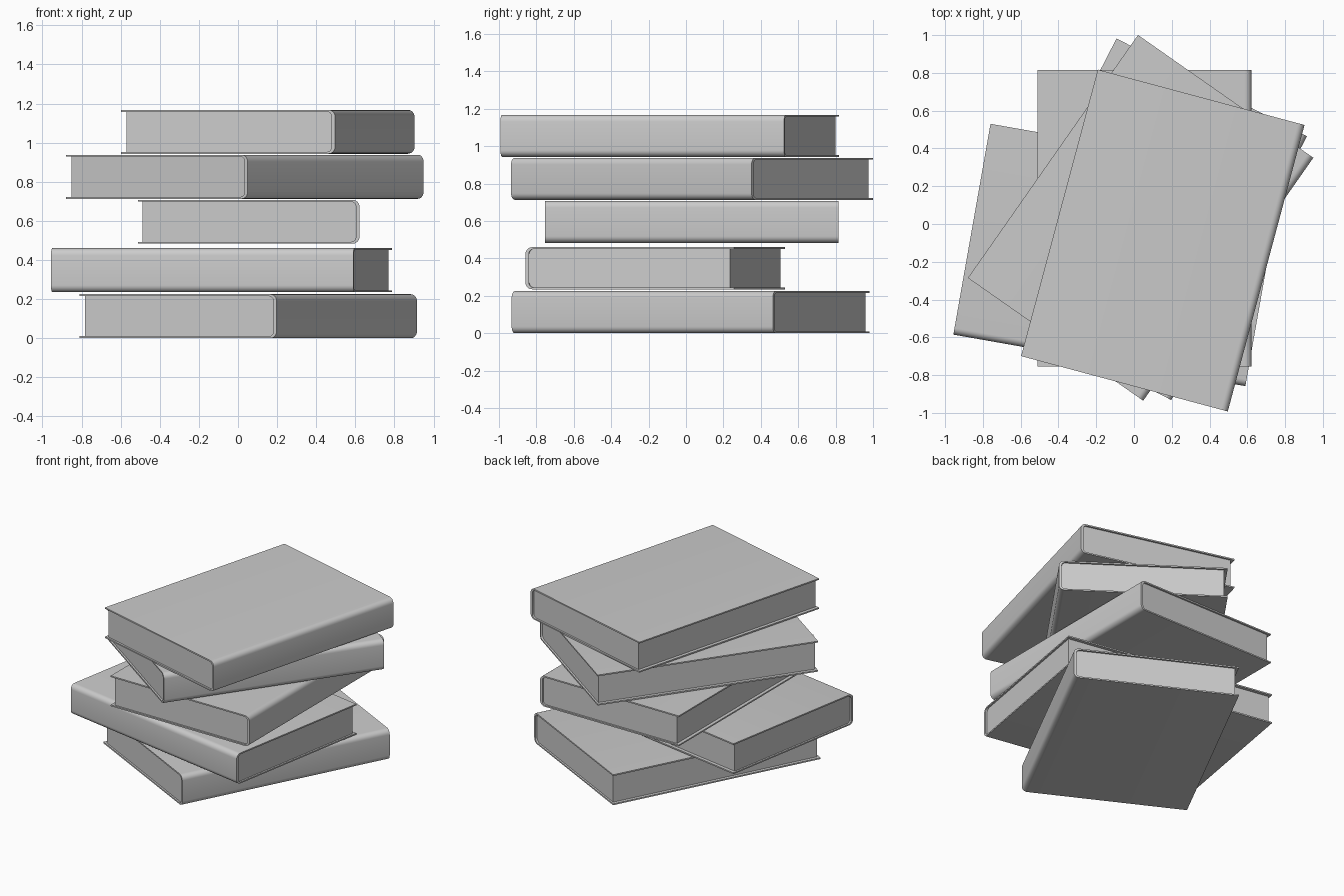
import bpy, bmesh, math
from math import radians, sin, cos, pi

cube = bpy.data.objects.get("Cube")
if cube:
    bpy.data.objects.remove(cube, do_unlink=True)

WIDTH, DEPTH, HEIGHT = 1.133, 1.57, 0.225
BOARD, SPINE = 0.01, 0.018          # cover thicknesses
FORE_INSET, END_INSET = 0.024, 0.013
ROUND = 0.036

grey = bpy.data.materials.new("matte grey")
grey.use_nodes = True
grey.diffuse_color = (0.6, 0.6, 0.6, 1)
grey.node_tree.nodes["Principled BSDF"].inputs["Base Color"].default_value = (0.6, 0.6, 0.6, 1)


def spine_profile(x_open, x_spine, half, r, steps=6):
    """Outline from the lower open edge, around the rounded spine, to the upper open edge."""
    pts = [(x_open, -half)]
    for side in (-1, 1):
        for i in range(steps + 1):
            a = pi / 2 * i / steps
            if side < 0:
                a -= pi / 2
            pts.append((x_spine - r + r * cos(a), side * (half - r) + r * sin(a)))
    return pts + [(x_open, half)]


def extrude_profile(name, pts, length, place):
    """Extrude an x-z outline along y and place it in the stack."""
    bm = bmesh.new()
    face = bm.faces.new([bm.verts.new((x, -length / 2, z)) for x, z in pts])
    new = bmesh.ops.extrude_face_region(bm, geom=[face])["geom"]
    bmesh.ops.translate(bm, vec=(0, length, 0),
                        verts=[v for v in new if isinstance(v, bmesh.types.BMVert)])
    bmesh.ops.recalc_face_normals(bm, faces=bm.faces)
    mesh = bpy.data.meshes.new(name)
    bm.to_mesh(mesh)
    bm.free()
    mesh.materials.append(grey)
    obj = bpy.data.objects.new(name, mesh)
    bpy.context.collection.objects.link(obj)
    x, y, z, turn = place
    obj.location = (x, y, z + HEIGHT / 2)
    obj.rotation_euler.z = radians(turn)
    bpy.ops.object.select_all(action='DESELECT')
    obj.select_set(True)
    bpy.context.view_layer.objects.active = obj
    bpy.ops.object.shade_smooth_by_angle(angle=radians(30))


def book(name, place):
    w, h = WIDTH / 2, HEIGHT / 2
    inner_r = ROUND - BOARD
    # Cover: two boards joined by a rounded spine
    outer = spine_profile(-w, w, h, ROUND)
    inner = spine_profile(-w, w - SPINE, h - BOARD, inner_r)
    extrude_profile(name + "_cover", outer + inner[::-1], DEPTH, place)
    # Page block, set back at the open edge and both ends
    pages = spine_profile(-w + FORE_INSET, w - SPINE, h - BOARD, inner_r)
    extrude_profile(name + "_pages", pages, DEPTH - 2 * END_INSET, place)


# Stack from bottom to top: x, y, base height, turn
book("bottom_book", (0.0525, 0.025, 0.0, -27.2))
book("second_book", (-0.085, -0.164, 0.235, -100))
book("middle_book", (0.055, 0.03, 0.483, 0))
book("fourth_book", (0.035, 0.0325, 0.713, -35))
book("top_book", (0.1525, -0.0875, 0.943, -15))
